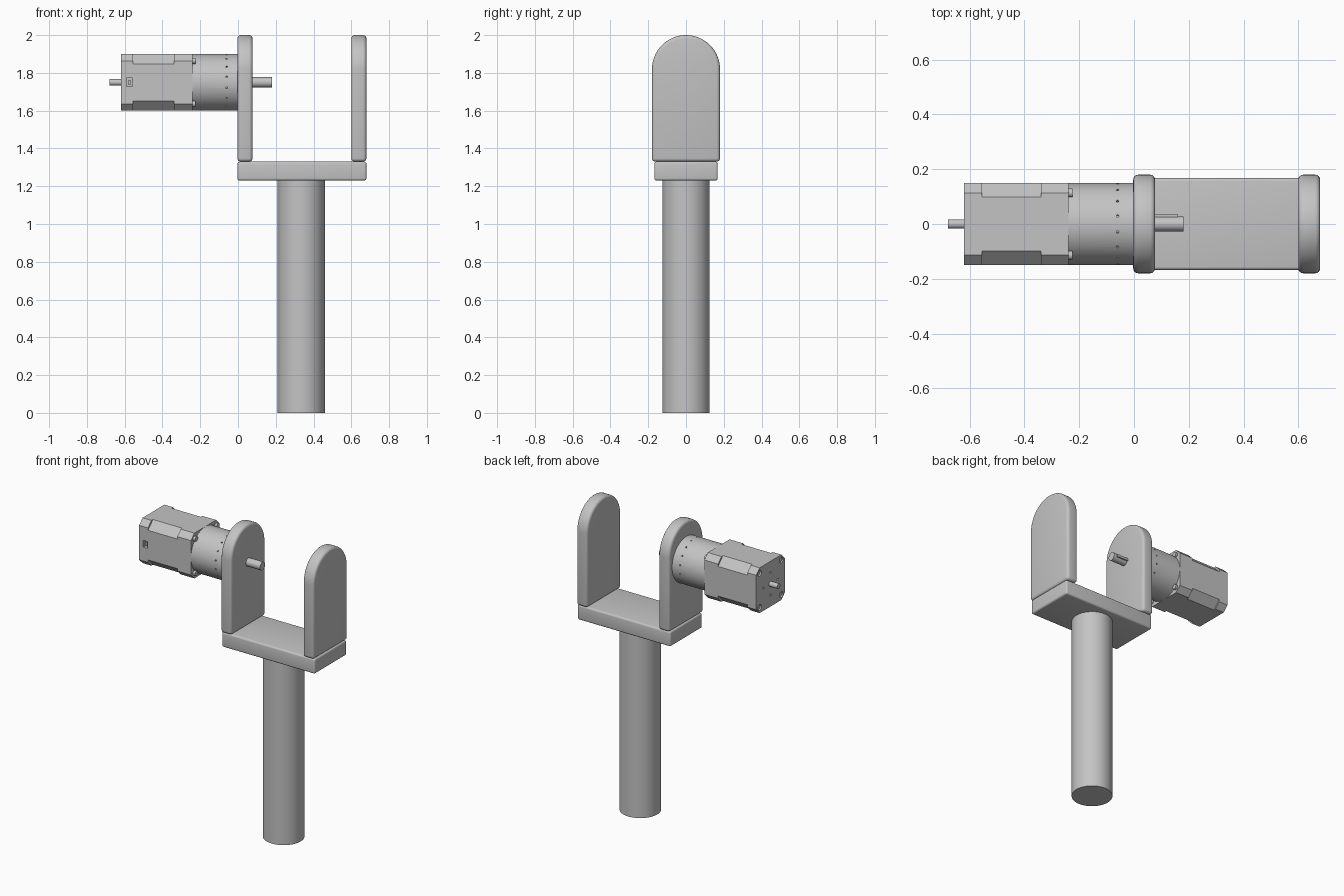
import bpy, bmesh, math
from mathutils import Matrix, Vector

old = bpy.data.objects.get("Cube")
if old:
    bpy.data.objects.remove(old, do_unlink=True)

# One plain metal colour
metal = bpy.data.materials.new("grey_metal")
metal.use_nodes = True
GREY = (0.55, 0.55, 0.55, 1)
metal.diffuse_color = GREY
metal.node_tree.nodes["Principled BSDF"].inputs["Base Color"].default_value = GREY

AXIS_Z = 1.75       # height of the motor axis


def activate(ob):
    bpy.ops.object.select_all(action="DESELECT")
    ob.select_set(True)
    bpy.context.view_layer.objects.active = ob


def make(name, bm):
    bmesh.ops.recalc_face_normals(bm, faces=bm.faces[:])
    mesh = bpy.data.meshes.new(name)
    bm.to_mesh(mesh)
    bm.free()
    mesh.materials.append(metal)
    ob = bpy.data.objects.new(name, mesh)
    bpy.context.collection.objects.link(ob)
    return ob


def smooth(ob):
    activate(ob)
    bpy.ops.object.shade_smooth_by_angle(angle=math.radians(35))
    return ob


def bevel(ob, width):
    mod = ob.modifiers.new("round_edges", "BEVEL")
    mod.width, mod.segments = width, 4
    mod.limit_method, mod.angle_limit = "ANGLE", math.radians(40)
    activate(ob)
    bpy.ops.object.modifier_apply(modifier=mod.name)
    return smooth(ob)


def add_rod(bm, start, end, radius, sides=32):
    a, b = Vector(start), Vector(end)
    turn = (b - a).to_track_quat("Z", "Y").to_matrix().to_4x4()
    bmesh.ops.create_cone(bm, cap_ends=True, segments=sides, radius1=radius, radius2=radius,
                          depth=(b - a).length, matrix=Matrix.Translation((a + b) / 2) @ turn)


def add_box(bm, lo, hi):
    lo, hi = Vector(lo), Vector(hi)
    bmesh.ops.create_cube(bm, size=1, matrix=Matrix.Translation((lo + hi) / 2)
                          @ Matrix.Diagonal((*(hi - lo), 1)))


def rod(name, start, end, radius, sides=32):
    bm = bmesh.new()
    add_rod(bm, start, end, radius, sides)
    return smooth(make(name, bm))


def box(name, lo, hi):
    bm = bmesh.new()
    add_box(bm, lo, hi)
    return make(name, bm)


def prism(name, outline, x0, x1):
    """Extrude a (y, z) outline along x."""
    bm = bmesh.new()
    face = bm.faces.new([bm.verts.new((x0, y, z)) for y, z in outline])
    out = bmesh.ops.extrude_face_region(bm, geom=[face])
    bmesh.ops.translate(bm, vec=(x1 - x0, 0, 0),
                        verts=[v for v in out["geom"] if isinstance(v, bmesh.types.BMVert)])
    return make(name, bm)


def cut(ob, bm):
    cutter = make("cutter", bm)
    cutter.hide_render = True
    mod = ob.modifiers.new("cut", "BOOLEAN")
    mod.operation, mod.object, mod.solver = "DIFFERENCE", cutter, "EXACT"
    activate(ob)
    bpy.ops.object.modifier_apply(modifier=mod.name)
    bpy.data.objects.remove(cutter, do_unlink=True)
    return smooth(ob)


def chamfered_square(half, c):
    corners = [(half, c - half), (half, half - c), (half - c, half), (c - half, half),
               (-half, half - c), (-half, c - half), (c - half, -half), (half - c, -half)]
    return [(y, AXIS_Z + z) for y, z in corners]


# Post and fork base
rod("post", (0.335, 0, 0), (0.335, 0, 1.24), 0.125, 64)
bevel(box("fork_base", (-0.003, -0.168, 1.23), (0.68, 0.168, 1.33)), 0.012)

# Two round-topped fork arms
R = 0.18
arch = [(-R, 1.33), (R, 1.33)]
arch += [(R * math.cos(t * math.pi / 32), 2 - R + R * math.sin(t * math.pi / 32)) for t in range(33)]
for name, x in (("right_fork_arm", -0.003), ("left_fork_arm", 0.6)):
    bevel(prism(name, arch, x, x + 0.08), 0.018)

# Gearbox with a ring of small radial holes
gearbox = rod("gearbox", (-0.24, 0, AXIS_Z), (0.01, 0, AXIS_Z), 0.15, 64)
holes = bmesh.new()
for i in range(16):
    a = 2 * math.pi * (i + 0.5) / 16
    d = Vector((0, math.cos(a), math.sin(a)))
    c = Vector((-0.06, 0, AXIS_Z))
    add_rod(holes, c + d * 0.14, c + d * 0.16, 0.005, 8)
cut(gearbox, holes)

# Motor housing: end caps, waisted middle and mounting flange
rear_cap = prism("motor_rear_cap", chamfered_square(0.15, 0.036), -0.62, -0.555)
prism("motor_middle", chamfered_square(0.15, 0.052), -0.555, -0.34)
prism("motor_front_cap", chamfered_square(0.15, 0.036), -0.34, -0.282)
prism("motor_flange", chamfered_square(0.15, 0.036), -0.282, -0.24)

# Socket in the side and holes in the rear cap
holes = bmesh.new()
add_box(holes, (-0.59, -0.16, 1.727), (-0.558, -0.12, 1.772))
for sy in (-1, 1):
    for sz in (-1, 1):
        add_rod(holes, (-0.63, sy * 0.114, AXIS_Z + sz * 0.114),
                (-0.605, sy * 0.114, AXIS_Z + sz * 0.114), 0.019, 20)
for i in range(4):
    a = i * math.pi / 2
    y, z = 0.075 * math.cos(a), AXIS_Z + 0.075 * math.sin(a)
    add_rod(holes, (-0.63, y, z), (-0.61, y, z), 0.007, 12)
cut(rear_cap, holes)
box("socket_pin_block", (-0.582, -0.143, 1.738), (-0.566, -0.118, 1.761))

# Screws at both ends of the motor
for end, x0, x1 in (("rear", -0.612, -0.6), ("front", -0.245, -0.225)):
    for sy, side in ((-1, "front"), (1, "back")):
        for sz, level in ((-1, "lower"), (1, "upper")):
            y, z = sy * 0.114, AXIS_Z + sz * 0.114
            rod(f"{end}_screw_{level}_{side}", (x0, y, z), (x1, y, z), 0.016, 20)

# Shafts and drive key
rod("rear_shaft", (-0.68, 0, AXIS_Z), (-0.61, 0, AXIS_Z), 0.017)
rod("output_shaft", (0.06, 0, AXIS_Z), (0.18, 0, AXIS_Z), 0.027)
box("shaft_key", (0.07, 0.01, AXIS_Z - 0.008), (0.16, 0.035, AXIS_Z + 0.008))
